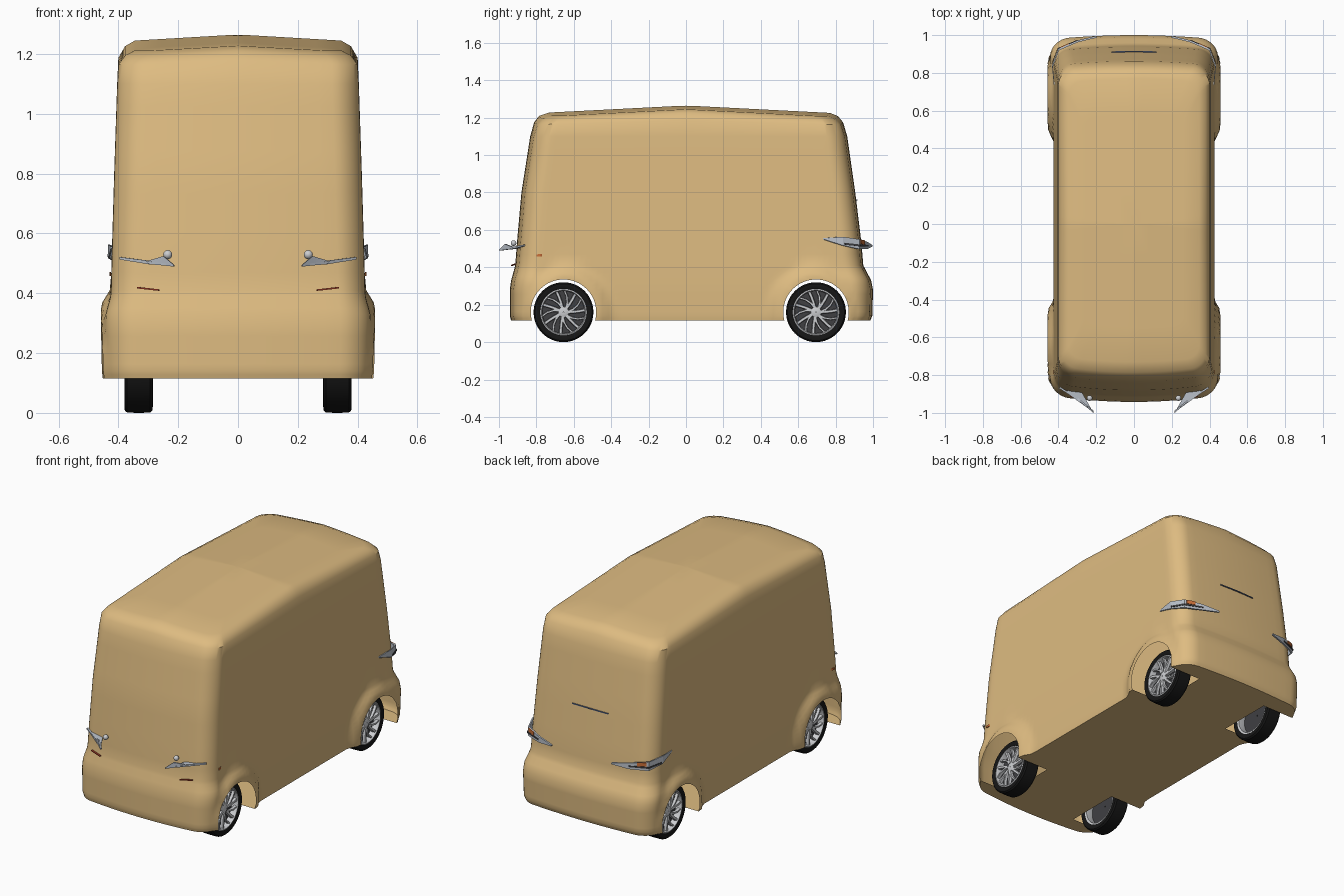
import bpy, bmesh, math
from mathutils import Vector

if "Cube" in bpy.data.objects:
    bpy.data.objects.remove(bpy.data.objects["Cube"])

def mat(name, col):
    m = bpy.data.materials.new(name)
    m.diffuse_color = (*col, 1)
    m.use_nodes = True
    m.node_tree.nodes["Principled BSDF"].inputs["Base Color"].default_value = m.diffuse_color
    return m

TAN = mat("tan_paint", (0.73, 0.50, 0.22))
BLACK = mat("tyre_black", (0.008, 0.008, 0.008))
SILVER = mat("rim_silver", (0.60, 0.61, 0.63))
DARK = mat("dark_grey", (0.05, 0.05, 0.055))
LAMP = mat("lamp_grey", (0.50, 0.54, 0.60))
ORANGE = mat("orange", (0.60, 0.16, 0.04))
RED = mat("red", (0.45, 0.06, 0.03))
BLUE = mat("slate_blue", (0.10, 0.14, 0.25))

AXLES = (-0.655, 0.695)
ARCH_R = 0.175

def finish(bm, name, *mats, angle=35):
    bmesh.ops.recalc_face_normals(bm, faces=bm.faces)
    me = bpy.data.meshes.new(name)
    bm.to_mesh(me)
    bm.free()
    ob = bpy.data.objects.new(name, me)
    bpy.context.collection.objects.link(ob)
    for m in mats:
        me.materials.append(m)
    smooth(ob, angle)
    return ob

def smooth(ob, angle=35):
    bpy.ops.object.select_all(action='DESELECT')
    ob.select_set(True)
    bpy.context.view_layer.objects.active = ob
    bpy.ops.object.shade_smooth_by_angle(angle=math.radians(angle))

def step(t):
    t = max(0, min(1, t))
    return t * t * (3 - 2 * t)

# body: stacked rounded rectangles with bowed ends, bumper and fender bulges
def ring(z, hx, yf, yb, r, tilt, s=1.0):
    arcs = []
    for cx, cy, a0 in ((hx - r, yb - r, 0), (r - hx, yb - r, 90), (r - hx, yf + r, 180), (hx - r, yf + r, 270)):
        arcs.append([(cx + r * math.cos(math.radians(a0 + 90 * i / 8)),
                      cy + r * math.sin(math.radians(a0 + 90 * i / 8))) for i in range(9)])
    flat = []
    for k, arc in enumerate(arcs):
        flat += arc
        a, b, n = arc[-1], arcs[(k + 1) % 4][0], (14 if k % 2 == 0 else 52)
        flat += [(a[0] + (b[0] - a[0]) * i / n, a[1] + (b[1] - a[1]) * i / n) for i in range(1, n)]
    out = []
    for x, y in flat:
        f = abs(x) / hx
        bulge = 0.018 * step((abs(y) - 0.80) / 0.04) * step((0.41 - z) / 0.1)
        for yc in AXLES:
            d = math.hypot(y - yc, z - 0.16)
            bulge = max(bulge, 0.032 * step((0.265 - d) / 0.07))
        bow = (0.032 if y < 0 else 0.022) * f * f * max(0, min(1, (abs(y) - 0.55) / 0.25))
        x += math.copysign(bulge * f ** 4, x)
        y -= math.copysign(bow, y)
        x, y = x * s, y * s
        zz = z + tilt * (0.04 * (1 - abs(y) / 0.78) + 0.02 * (1 - abs(x) / 0.345))
        out.append((x, y, zz))
    return out

keys = [(0.115, 0.420, -0.935, 0.985, 0.09, 0), (0.14, 0.423, -0.942, 0.996, 0.09, 0),
        (0.28, 0.426, -0.942, 1.000, 0.09, 0), (0.33, 0.426, -0.935, 0.990, 0.09, 0),
        (0.41, 0.425, -0.913, 0.948, 0.09, 0), (0.53, 0.422, -0.904, 0.938, 0.09, 0),
        (0.80, 0.414, -0.880, 0.905, 0.09, 0), (1.10, 0.404, -0.833, 0.862, 0.09, 0),
        (1.165, 0.400, -0.812, 0.840, 0.085, 0.6), (1.192, 0.378, -0.785, 0.812, 0.08, 0.9),
        (1.205, 0.345, -0.730, 0.770, 0.07, 1)]
rows = []
for a, b in zip(keys, keys[1:]):
    n = max(1, math.ceil((b[0] - a[0]) / (0.025 if b[0] < 0.45 else 0.08)))
    for i in range(n):
        rows.append(ring(*[p + (q - p) * i / n for p, q in zip(a, b)]))
rows += [ring(*keys[-1], s=s) for s in (1, 0.75, 0.5, 0.25, 0.06)]
bm = bmesh.new()
loops = [[bm.verts.new(p) for p in row] for row in rows]
for lo, hi in zip(loops, loops[1:]):
    for i in range(len(lo)):
        j = (i + 1) % len(lo)
        bm.faces.new((lo[i], lo[j], hi[j], hi[i]))
bm.faces.new(loops[-1])
bm.faces.new(loops[0][::-1])
body = finish(bm, "van_body", TAN)

# wheel arches: cut through the shell, then open the tunnel so the shell is hollow
for yc in AXLES:
    bpy.ops.mesh.primitive_cylinder_add(vertices=64, radius=ARCH_R, depth=1.4,
                                        location=(0, yc, 0.16), rotation=(0, math.pi / 2, 0))
    cutter = bpy.context.object
    cutter.name = "arch_cutter"
    cutter.hide_render = True
    mod = body.modifiers.new("arch", 'BOOLEAN')
    mod.operation, mod.solver, mod.object = 'DIFFERENCE', 'EXACT', cutter
    bpy.context.view_layer.objects.active = body
    bpy.ops.object.modifier_apply(modifier=mod.name)
    bpy.data.objects.remove(cutter)
bm = bmesh.new()
bm.from_mesh(body.data)
tunnel = [f for f in bm.faces if abs(f.normal.x) < 0.02 and any(
    all(abs(math.hypot(v.co.y - yc, v.co.z - 0.16) - ARCH_R) < 0.0015 for v in f.verts) for yc in AXLES)]
bmesh.ops.delete(bm, geom=tunnel, context='FACES')
bm.to_mesh(body.data)
bm.free()
smooth(body)

# floor between the wheels
for yc in AXLES:
    bm = bmesh.new()
    bm.faces.new([bm.verts.new((x, yc + y, 0.115)) for x, y in
                  ((-0.24, -0.17), (-0.24, 0.17), (0.24, 0.17), (0.24, -0.17))])
    finish(bm, "axle_floor", TAN)

# wheels: turned tyre, barrel, disc and hub plus paired swept spokes
def lathe(bm, prof, mi, n=48):
    rr = [[bm.verts.new((x, r * math.cos(2 * math.pi * i / n), r * math.sin(2 * math.pi * i / n)))
           for i in range(n)] for r, x in prof]
    for a, b in zip(rr, rr[1:] + rr[:1]):
        for i in range(n):
            j = (i + 1) % n
            bm.faces.new((a[i], a[j], b[j], b[i])).material_index = mi

bm = bmesh.new()
lathe(bm, [(0.124, 0.042), (0.140, 0.0475), (0.152, 0.046), (0.159, 0.038), (0.16, 0.0),
           (0.159, -0.038), (0.152, -0.046), (0.140, -0.0475), (0.124, -0.042)], 0)
lathe(bm, [(0.125, 0.043), (0.118, 0.046), (0.113, 0.038), (0.114, -0.04), (0.125, -0.043)], 1)
lathe(bm, [(0.115, 0.008), (0.115, 0.002), (0.004, 0.002), (0.004, 0.008)], 2)
lathe(bm, [(0.030, 0.008), (0.028, 0.036), (0.018, 0.040), (0.002, 0.040), (0.002, 0.008)], 1, 24)
for k in range(7):
    for off, sweep, w in ((0, 0.10, 0.009), (0.12, 0.52, 0.007)):
        prev = None
        for i in range(4):
            t = i / 3
            r, a = 0.024 + 0.094 * t, 2 * math.pi * k / 7 + off + sweep * t
            c = Vector((0, r * math.cos(a), r * math.sin(a)))
            side = Vector((0, -math.sin(a), math.cos(a))) * w
            cur = [bm.verts.new(c + side * q + Vector((x, 0, 0)))
                   for q, x in ((-1, 0.024), (-0.7, 0.040), (0.7, 0.040), (1, 0.024))]
            if prev:
                for j in range(4):
                    m = (j + 1) % 4
                    bm.faces.new((prev[j], prev[m], cur[m], cur[j])).material_index = 1
            prev = cur
wheel = finish(bm, "wheel_front_right", BLACK, SILVER, DARK)
wheel.location = (0.3325, AXLES[0], 0.16)
for name, sx, yc in (("wheel_front_left", -1, AXLES[0]), ("wheel_rear_right", 1, AXLES[1]),
                     ("wheel_rear_left", -1, AXLES[1])):
    w = wheel.copy()
    w.name = name
    bpy.context.collection.objects.link(w)
    w.location = (sx * 0.3325, yc, 0.16)
    w.rotation_euler.z = 0 if sx > 0 else math.pi

# lamps and trim: thin strips along a path of (x, y, z low, z high), on both sides
def strip(name, pts, m, thick=0.01, sides=(1, -1)):
    bm = bmesh.new()
    for s in sides:
        prev = None
        for x, y, z0, z1 in pts:
            d = Vector((x, y, 0)).normalized() * thick
            cur = [bm.verts.new((s * px, py, z)) for px, py, z in
                   ((x, y, z0), (x, y, z1), (x - d.x, y - d.y, z1), (x - d.x, y - d.y, z0))]
            if prev:
                for j in range(4):
                    k = (j + 1) % 4
                    bm.faces.new((prev[j], prev[k], cur[k], cur[j]))
            else:
                bm.faces.new(cur)
            prev = cur
        bm.faces.new(prev)
    return finish(bm, name, m, angle=20)

strip("headlight_wing", [(0.397, -0.87, 0.513, 0.521), (0.30, -0.93, 0.497, 0.509),
                         (0.25, -0.97, 0.493, 0.524), (0.215, -1.0, 0.489, 0.495)], LAMP)
bm = bmesh.new()
for s in (1, -1):
    low = [bm.verts.new((s * x, y, z)) for x, y, z in
           ((0.37, -0.885, 0.508), (0.217, -0.995, 0.491), (0.285, -0.875, 0.502))]
    face = bm.faces.new(low)
    top = bmesh.ops.extrude_face_region(bm, geom=[face])["geom"]
    bmesh.ops.translate(bm, verts=[v for v in top if isinstance(v, bmesh.types.BMVert)], vec=(0, 0, 0.006))
finish(bm, "headlight_blade", LAMP)
for s in (1, -1):
    bpy.ops.mesh.primitive_uv_sphere_add(segments=20, ring_count=12, radius=0.015, location=(s * 0.235, -0.922, 0.529))
    bpy.context.object.name = "headlight_lens"
    bpy.context.object.data.materials.append(SILVER)
    smooth(bpy.context.object)
strip("front_reflector", [(0.338, -0.915, 0.416, 0.421), (0.265, -0.935, 0.408, 0.413)], RED)
strip("side_marker", [(0.43, -0.80, 0.457, 0.469), (0.43, -0.778, 0.459, 0.471)], ORANGE)
strip("taillight", [(0.425, 0.74, 0.549, 0.556), (0.434, 0.84, 0.517, 0.563), (0.402, 0.928, 0.497, 0.55),
                    (0.30, 0.972, 0.499, 0.535), (0.20, 0.996, 0.511, 0.519)], LAMP)
strip("taillight_groove", [(0.436, 0.85, 0.521, 0.531), (0.405, 0.931, 0.512, 0.522),
                           (0.30, 0.975, 0.512, 0.52)], DARK, 0.004)
strip("taillight_amber", [(0.392, 0.936, 0.524, 0.548), (0.345, 0.957, 0.522, 0.544)], ORANGE, 0.004)
strip("high_brake_light", [(0.12, 0.914, 0.757, 0.762), (0, 0.917, 0.758, 0.763),
                           (-0.12, 0.914, 0.757, 0.762)], BLUE, 0.008, (1,))
